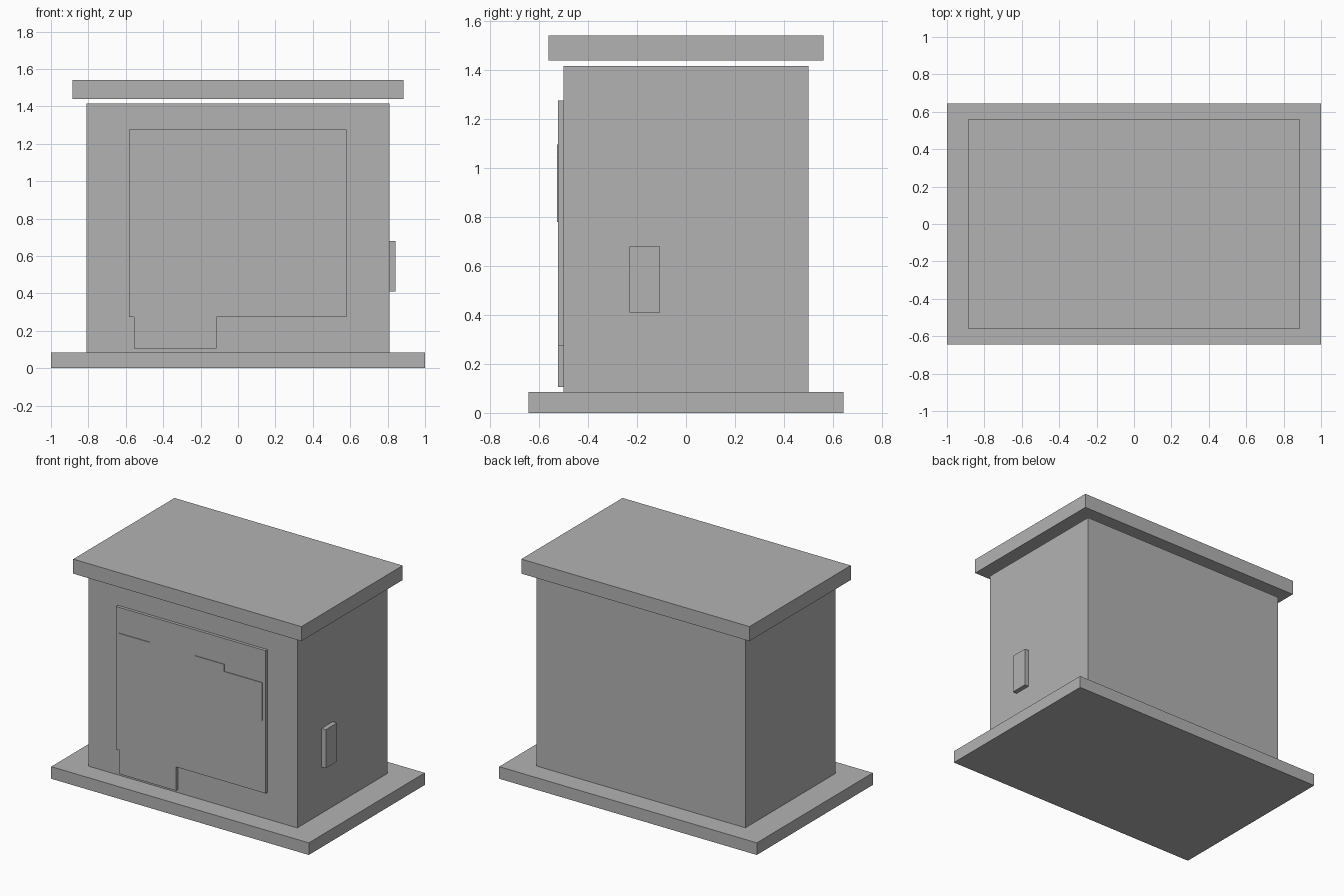
import bpy
import bmesh

cube = bpy.data.objects.get("Cube")
if cube:
    bpy.data.objects.remove(cube, do_unlink=True)

# One plain grey for the whole cabinet
GREY = (0.45, 0.45, 0.45, 1.0)
grey = bpy.data.materials.new("plain_grey")
grey.use_nodes = True
grey.diffuse_color = GREY
bsdf = next(n for n in grey.node_tree.nodes if n.type == 'BSDF_PRINCIPLED')
bsdf.inputs["Base Color"].default_value = GREY


def finish(name, bm):
    bmesh.ops.recalc_face_normals(bm, faces=bm.faces)
    mesh = bpy.data.meshes.new(name)
    bm.to_mesh(mesh)
    bm.free()
    mesh.materials.append(grey)
    obj = bpy.data.objects.new(name, mesh)
    bpy.context.collection.objects.link(obj)
    return obj


def box(name, x, y, z):
    """Box from (min, max) ranges on each axis."""
    bm = bmesh.new()
    bmesh.ops.create_cube(bm, size=1)
    for v in bm.verts:
        for i, (lo, hi) in enumerate((x, y, z)):
            v.co[i] = hi if v.co[i] > 0 else lo
    return finish(name, bm)


def front_plate(name, outline, y_back, y_front):
    """Extrude an x-z outline towards the front."""
    bm = bmesh.new()
    face = bm.faces.new([bm.verts.new((x, y_back, z)) for x, z in outline])
    ext = bmesh.ops.extrude_face_region(bm, geom=[face], use_keep_orig=True)
    for v in ext["geom"]:
        if isinstance(v, bmesh.types.BMVert):
            v.co.y = y_front
    return finish(name, bm)


# Main slabs and body, with a narrow gap below the roof
box("base_slab", (-1.0, 1.0), (-0.643, 0.643), (0.0, 0.085))
box("cabinet_body", (-0.811, 0.811), (-0.501, 0.499), (0.085, 1.416))
box("roof_slab", (-0.886, 0.886), (-0.562, 0.561), (1.439, 1.541))

# Raised front panel with a lower tab
front_plate("front_panel",
            [(-0.582, 1.275), (0.580, 1.275), (0.580, 0.273), (-0.116, 0.273),
             (-0.116, 0.106), (-0.555, 0.106), (-0.555, 0.273), (-0.582, 0.273)],
            -0.501, -0.522)

# Thin plates on the front panel: a label on the left, a stepped plate on the right
front_plate("left_label",
            [(-0.555, 1.095), (-0.320, 1.095), (-0.320, 1.035), (-0.555, 1.035)],
            -0.522, -0.5265)
front_plate("right_display",
            [(0.027, 1.095), (0.260, 1.095), (0.260, 1.045),
             (0.556, 1.045), (0.556, 0.780), (0.027, 0.780)],
            -0.522, -0.5265)

# Small box on the left side wall
box("side_box", (0.811, 0.843), (-0.23, -0.106), (0.409, 0.68))
